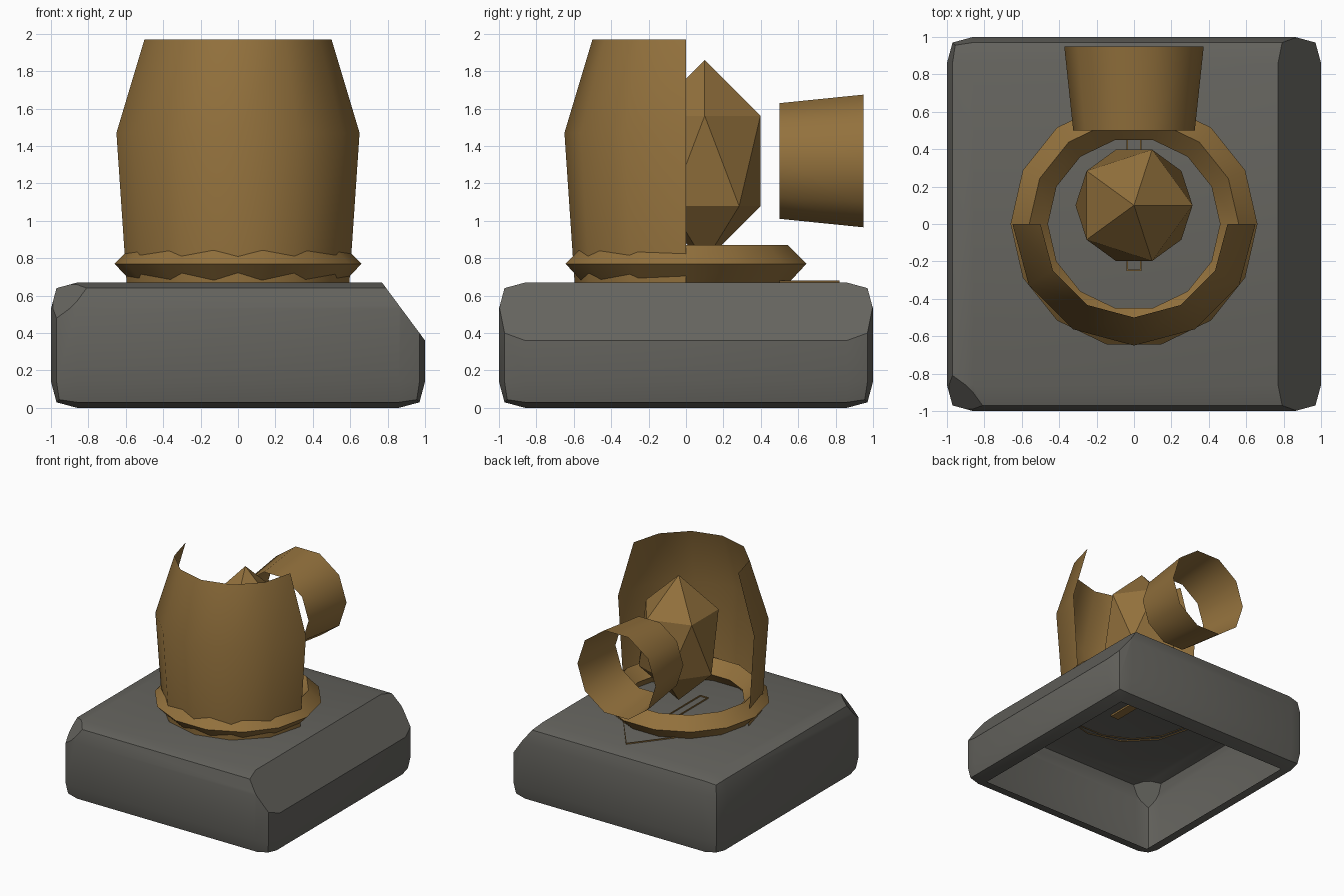
import bpy, bmesh, math
from mathutils import Matrix

cube = bpy.data.objects.get("Cube")
if cube:
    bpy.data.objects.remove(cube, do_unlink=True)


def material(name, colour):
    mat = bpy.data.materials.new(name)
    mat.use_nodes = True
    mat.diffuse_color = (*colour, 1)
    mat.node_tree.nodes["Principled BSDF"].inputs["Base Color"].default_value = (*colour, 1)
    return mat


stone = material("grey stone", (0.13, 0.127, 0.113))
bronze = material("bronze", (0.29, 0.165, 0.046))


def finish(name, bm, mat, smooth_angle=None):
    """Turn a bmesh into a shaded object."""
    mesh = bpy.data.meshes.new(name)
    bm.to_mesh(mesh)
    bm.free()
    mesh.materials.append(mat)
    obj = bpy.data.objects.new(name, mesh)
    bpy.context.collection.objects.link(obj)
    if smooth_angle:
        bpy.ops.object.select_all(action="DESELECT")
        obj.select_set(True)
        bpy.context.view_layer.objects.active = obj
        bpy.ops.object.shade_smooth_by_angle(angle=math.radians(smooth_angle))
    return obj


def lathe(profile, segments, start=0, count=None, closed=False):
    """Revolve (radius, height) points about z, fully or for some segments."""
    bm = bmesh.new()
    full = count is None
    steps = segments if full else count
    rings = []
    for i in range(steps if full else steps + 1):
        a = start + math.tau * i / segments
        rings.append([bm.verts.new((r * math.cos(a), r * math.sin(a), z)) for r, z in profile])
    n = len(profile)
    for i in range(steps):
        a, b = rings[i], rings[(i + 1) % len(rings)]
        for j in range(n if closed else n - 1):
            k = (j + 1) % n
            bm.faces.new((a[j], b[j], b[k], a[k]))
    return bm


# Hollow plinth: rounded block, one long chamfer, one chipped corner, open below
top = 0.67
bm = bmesh.new()
bmesh.ops.create_cube(bm, size=1, matrix=Matrix.Translation((0, 0, top / 2)) @ Matrix.Diagonal((2, 2, top, 1)))
bmesh.ops.bevel(bm, geom=bm.edges[:], offset=0.14, offset_type="OFFSET", segments=2,
                profile=0.62, affect="EDGES", clamp_overlap=True)
cuts = [((0.77, 0, top), (0.31, 0, 0.23)),
        ((-0.97, -0.97, 0.48), (-1, -1, 1))]
for point, normal in cuts:
    bmesh.ops.bisect_plane(bm, geom=bm.verts[:] + bm.edges[:] + bm.faces[:],
                           plane_co=point, plane_no=normal, clear_outer=True)
    bmesh.ops.holes_fill(bm, edges=[e for e in bm.edges if e.is_boundary], sides=0)
bmesh.ops.recalc_face_normals(bm, faces=bm.faces[:])
floor = [f for f in bm.faces if f.normal.z < -0.99]
bmesh.ops.delete(bm, geom=floor, context="FACES_ONLY")
finish("plinth", bm, stone, 30)

# Collar with a diamond cross-section
bm = lathe([(0.66, 0.77), (0.56, 0.87), (0.46, 0.77), (0.56, 0.665)], 14, closed=True)
finish("collar", bm, bronze, 30)

# Thin half shell standing in the front of the collar
bm = lathe([(0.595, 0.66), (0.65, 1.47), (0.5, 1.97)], 12, start=math.pi, count=6)
finish("half_shell", bm, bronze, 40)

# Faceted core
bm = bmesh.new()
bmesh.ops.create_icosphere(bm, subdivisions=1, radius=1,
                           matrix=Matrix.Translation((0, 0.1, 1.32)) @ Matrix.Diagonal((0.35, 0.35, 0.54, 1)))
finish("faceted_core", bm, bronze)

# Open flared tube pointing backwards
bm = lathe([(0.325, 0.5), (0.373, 0.95)], 10)
bmesh.ops.transform(bm, verts=bm.verts[:],
                    matrix=Matrix.Translation((0, 0, 1.32)) @ Matrix.Rotation(-math.pi / 2, 4, "X"))
finish("rear_tube", bm, bronze, 40)

# Pointer tray sunk in the plinth, with only its rim showing
half = [(0.04, -0.25), (0.04, 0.5), (0.25, 0.5)]
outline = half + [(0, 0.82)] + [(-x, y) for x, y in reversed(half)]
bm = bmesh.new()
low = [bm.verts.new((x, y, 0.655)) for x, y in outline]
high = [bm.verts.new((x, y, 0.68)) for x, y in outline]
for i in range(len(outline)):
    j = (i + 1) % len(outline)
    bm.faces.new((low[i], low[j], high[j], high[i]))
bm.faces.new(low[::-1])
pointer = finish("pointer", bm, bronze)
rim = pointer.modifiers.new("rim", "SOLIDIFY")
rim.thickness = 0.01
